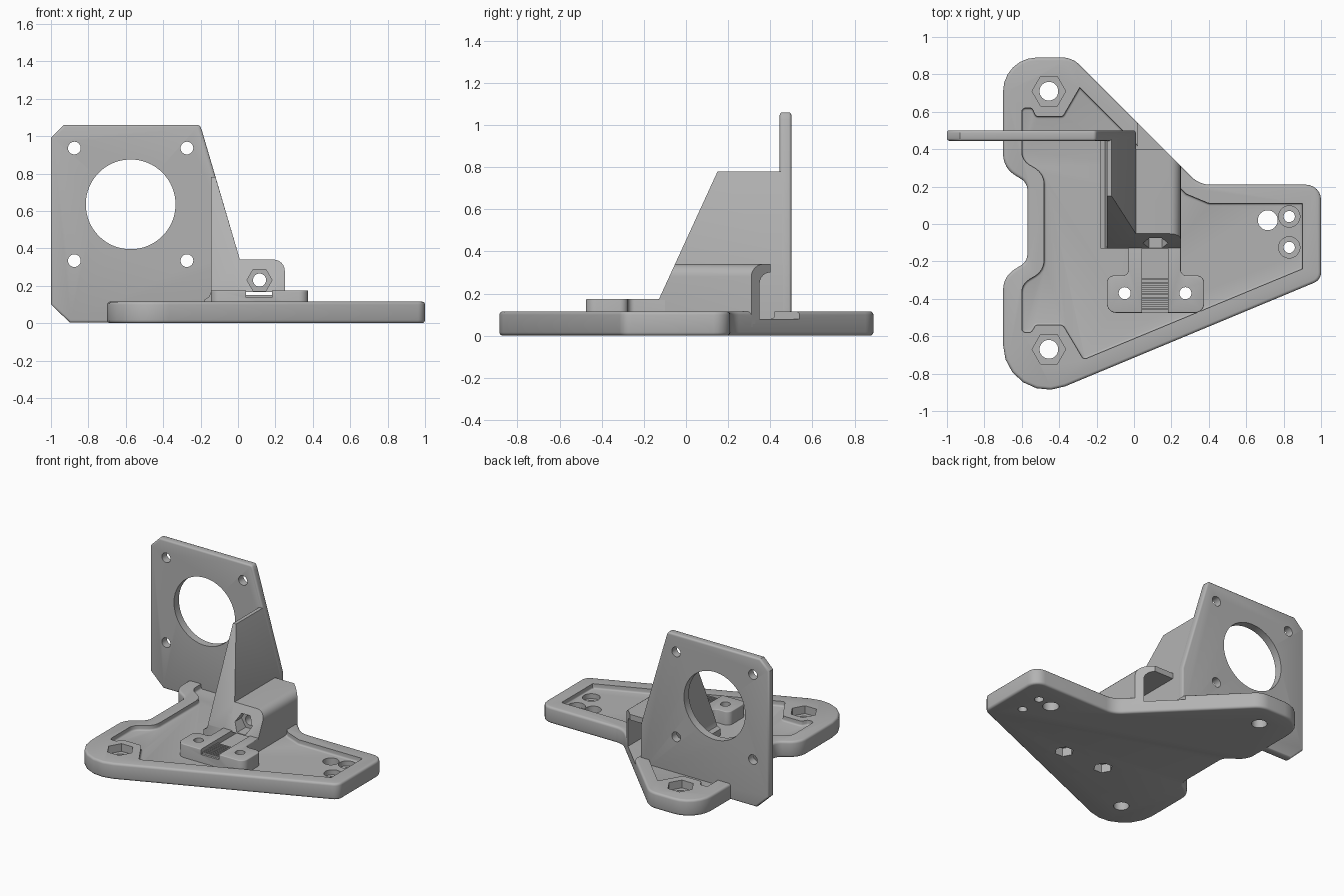
import bpy, bmesh, math
from mathutils import Vector

cube = bpy.data.objects.get("Cube")
if cube:
    bpy.data.objects.remove(cube, do_unlink=True)

grey = bpy.data.materials.new("plain_grey")
grey.use_nodes = True
grey.diffuse_color = (0.45, 0.45, 0.45, 1)
grey.node_tree.nodes["Principled BSDF"].inputs["Base Color"].default_value = (0.45, 0.45, 0.45, 1)


def rounded(points, steps=6):
    """Outline from (x, y, radius) corners, each replaced by a fillet arc."""
    out = []
    for i, (x, y, r) in enumerate(points):
        p = Vector((x, y))
        if r == 0:
            out.append(p)
            continue
        a = (Vector(points[i - 1][:2]) - p).normalized()
        b = (Vector(points[(i + 1) % len(points)][:2]) - p).normalized()
        half = a.angle(b) / 2
        centre = p + (a + b).normalized() * r / math.sin(half)
        start = p + a * r / math.tan(half) - centre
        end = p + b * r / math.tan(half) - centre
        sweep = start.angle_signed(end)
        for k in range(steps + 1):
            t = -sweep * k / steps
            c, s = math.cos(t), math.sin(t)
            out.append(centre + Vector((start.x * c - start.y * s, start.x * s + start.y * c)))
    return out


def ring(cx, cy, r, sides=32):
    return [(cx + r * math.cos(math.tau * k / sides), cy + r * math.sin(math.tau * k / sides))
            for k in range(sides)]


def rect(x0, x1, y0, y1):
    return [(x0, y0), (x1, y0), (x1, y1), (x0, y1)]


def prism(name, outline, axis, lo, hi, bevel=0.0, ends=(0, 1)):
    """Extrude an outline along an axis, rounding the rims of the chosen ends."""
    place = {"x": lambda u, v, w: (w, u, v),
             "y": lambda u, v, w: (u, w, v),
             "z": lambda u, v, w: (u, v, w)}[axis]
    bm = bmesh.new()
    caps = [[bm.verts.new(place(u, v, w)) for u, v in outline] for w in (lo, hi)]
    faces = [bm.faces.new(c) for c in caps]
    n = len(outline)
    for i in range(n):
        j = (i + 1) % n
        bm.faces.new((caps[0][i], caps[0][j], caps[1][j], caps[1][i]))
    bmesh.ops.recalc_face_normals(bm, faces=bm.faces)
    if bevel:
        edges = [e for k in ends for e in faces[k].edges]
        bmesh.ops.bevel(bm, geom=edges, offset=bevel, segments=3, profile=0.5, affect="EDGES")
    mesh = bpy.data.meshes.new(name)
    bm.to_mesh(mesh)
    bm.free()
    mesh.materials.append(grey)
    obj = bpy.data.objects.new(name, mesh)
    bpy.context.collection.objects.link(obj)
    return obj


def cut(obj, *cutters):
    bpy.context.view_layer.objects.active = obj
    for c in cutters:
        c.hide_render = True
        mod = obj.modifiers.new("cut", "BOOLEAN")
        mod.operation, mod.solver, mod.object = "DIFFERENCE", "EXACT", c
        bpy.ops.object.modifier_apply(modifier=mod.name)
        bpy.data.objects.remove(c, do_unlink=True)


def drill(obj, axis, x, y, r, lo, hi, sides=32):
    cut(obj, prism("cutter", ring(x, y, r, sides), axis, lo, hi))


# Base plate with rounded rim
FLOOR = 0.08
base = prism("base_plate", rounded([
    (-0.70, 0.89, 0.18), (-0.33, 0.89, 0.13), (0.35, 0.21, 0.14), (1.0, 0.21, 0.08),
    (1.0, -0.299, 0.06), (-0.70, -1.006, 0.24), (-0.70, -0.28, 0.13), (-0.57, -0.20, 0.07),
    (-0.57, 0.22, 0.07), (-0.70, 0.30, 0.13)]), "z", 0, 0.115, 0.016)

# Pocket in the top of the base, and the notch where the tunnel leaves it
pocket = prism("cutter", rounded([
    (-0.60, 0.62, 0.02), (-0.545, 0.62, 0.02), (-0.525, 0.575, 0.02), (-0.38, 0.575, 0.02),
    (-0.29, 0.73, 0.0), (0.28, 0.16, 0.0), (0.40, 0.11, 0.05), (0.90, 0.11, 0.0),
    (0.90, -0.24, 0.0), (-0.27, -0.725, 0.02), (-0.38, -0.54, 0.03), (-0.525, -0.54, 0.02),
    (-0.55, -0.58, 0.02), (-0.60, -0.58, 0.02), (-0.60, -0.32, 0.08), (-0.48, -0.25, 0.1),
    (-0.48, 0.27, 0.1), (-0.60, 0.34, 0.08)], 4), "z", FLOOR, 0.2, 0.012, (0,))
cut(base, pocket, prism("cutter", rect(0.02, 0.24, 0.15, 0.7), "z", FLOOR, 0.2))

# Corner nut seats and bolt holes
for y in (0.71, -0.67):
    drill(base, "z", -0.455, y, 0.09, 0.06, 0.2, 6)
    drill(base, "z", -0.455, y, 0.05, -0.1, 0.2)

# Holes at the narrow end
drill(base, "z", 0.715, 0.02, 0.053, -0.1, 0.2)
for y in (0.04, -0.125):
    drill(base, "z", 0.83, y, 0.057, 0.045, 0.2)
    drill(base, "z", 0.83, y, 0.03, -0.1, 0.2)

# Clamp pad with a groove down the middle
pad = prism("clamp_pad", rounded([
    (-0.145, -0.475, 0.05), (0.375, -0.475, 0.05), (0.375, -0.275, 0.04), (0.25, -0.275, 0.03),
    (0.25, -0.10, 0), (-0.03, -0.10, 0), (-0.03, -0.275, 0.03), (-0.145, -0.275, 0.04)]),
    "z", 0.04, 0.175, 0.006, (1,))
cut(pad, prism("cutter", rect(0.043, 0.183, -0.6, 0.1), "z", 0.138, 0.3))

# Clamp screw holes with nut seats underneath
for x in (-0.05, 0.275):
    for part in (base, pad):
        drill(part, "z", x, -0.37, 0.032, -0.1, 0.3)
    drill(base, "z", x, -0.37, 0.062, -0.1, 0.06, 6)
    drill(pad, "z", x, -0.37, 0.062, -0.1, 0.06, 6)

# Teeth across the groove
for k in range(9):
    y = -0.46 + 0.02 * k
    prism("groove_tooth", rect(0.04, 0.186, y, y + 0.01), "z", 0.13, 0.15)

SLANT = [(-0.5, 0.17), (-0.13, 0.17), (0.2, 0.889), (-0.5, 0.889)]

# Tensioner housing: slanted front, tunnel behind, back trimmed to the base edge
housing = prism("tensioner_housing", rounded([
    (-0.02, 0.04, 0), (0.25, 0.04, 0), (0.25, 0.34, 0.06), (-0.02, 0.34, 0)]), "y", -0.13, 0.40)
cut(housing,
    prism("cutter", SLANT, "x", -1, 1),
    prism("cutter", [(0.06, 0.50), (0.36, 0.20), (0.6, 0.6)], "z", -0.2, 0.6),
    prism("cutter", rounded([(0.0, 0.02, 0), (0.21, 0.02, 0), (0.21, 0.30, 0.05), (0.0, 0.30, 0)]),
          "y", 0.03, 0.6),
    prism("cutter", rect(0.043, 0.183, 0.138, 0.166), "y", -0.3, 0.1))
drill(housing, "y", 0.115, 0.23, 0.067, -0.3, -0.03, 6)
drill(housing, "y", 0.115, 0.23, 0.035, -0.3, 0.1)

# Gusset bracing the upright plate
gusset = prism("gusset", [
    (-0.18, 0.04), (0.01, 0.04), (0.01, 0.34), (-0.12, 0.78), (-0.145, 0.78),
    (-0.145, 0.165), (-0.155, 0.14), (-0.18, 0.125)], "y", -0.13, 0.46)
cut(gusset, prism("cutter", SLANT, "x", -1, 1))

# Upright motor plate
plate = prism("motor_plate", rounded([
    (-1.0, 0.10, 0), (-0.90, 0.004, 0), (0.01, 0.004, 0), (0.01, 0.34, 0), (-0.193, 1.03, 0.02),
    (-0.205, 1.06, 0.02), (-0.93, 1.06, 0), (-1.0, 0.99, 0)], 3), "y", 0.445, 0.50, 0.012)
MX, MZ = -0.574, 0.635
drill(plate, "y", MX, MZ, 0.24, 0, 1, 64)
for sx in (-1, 1):
    for sz in (-1, 1):
        drill(plate, "y", MX + sx * 0.301, MZ + sz * 0.301, 0.034, 0, 1)

# Smooth the rounded surfaces, keep edges sharp
for obj in (base, pad, housing, gusset, plate):
    bpy.ops.object.select_all(action="DESELECT")
    obj.select_set(True)
    bpy.context.view_layer.objects.active = obj
    bpy.ops.object.shade_smooth_by_angle(angle=math.radians(35))
